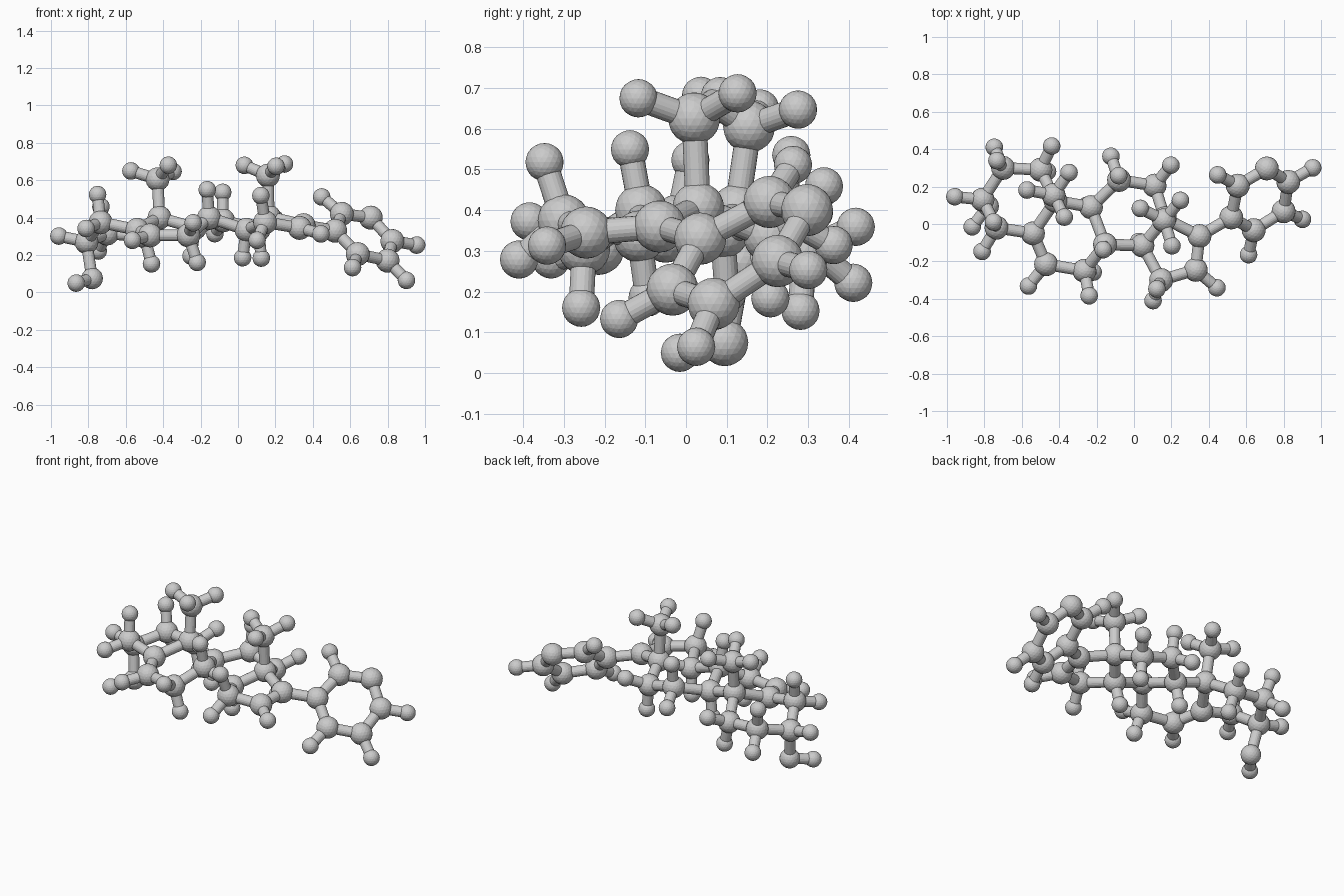
import bpy, bmesh, math
from mathutils import Vector, Matrix

if "Cube" in bpy.data.objects:
    bpy.data.objects.remove(bpy.data.objects["Cube"])

BOND_R, H_R, CH = 0.031, 0.047, 0.152

# heavy atoms: x, y, z, attached hydrogens
carbon = [
    # ring A and B
    (-.50, .29, .30, 2), (-.70, .30, .315, 2), (-.81, .13, .27, 1),
    (-.735, -.02, .375, 2), (-.54, -.05, .335, 0), (-.42, .125, .40, 0),
    (-.47, -.215, .305, 1), (-.265, -.25, .305, 2), (-.155, -.11, .40, 1),
    (-.23, .09, .345, 1),
    # ring C and D
    (-.08, .235, .385, 2), (.11, .205, .335, 2), (.165, .03, .405, 0),
    (.045, -.115, .335, 1), (.145, -.30, .375, 2), (.33, -.245, .345, 1),
    (.35, -.065, .36, 0),
    # methyl groups
    (-.43, .155, .605, 3), (.16, .02, .625, 3),
    # aromatic ring
    (.52, .035, .33, 0), (.555, .205, .42, 1), (.825, .225, .275, 1),
    (.80, .068, .17, 1), (.64, -.033, .205, 1),
]
nitrogen = Vector((.71, .297, .40))
oxygen = Vector((-.78, .095, .075))
hydroxyl_h = Vector((-.865, -.015, .05))

heavy = [(Vector(c[:3]), c[3]) for c in carbon] + [(nitrogen, 0), (oxygen, 0)]
points = [p for p, _ in heavy]


def neighbours(p):
    return [q for q in points if 0.01 < (q - p).length < 0.265]


def hydrogens(p, count):
    """Positions of hydrogens that complete the geometry around p."""
    near = neighbours(p)
    dirs = [(q - p).normalized() for q in near]
    away = -sum(dirs, Vector()).normalized()
    if count == 1:
        return [p + away * CH]
    if count == 2:
        n = dirs[0].cross(dirs[1]).normalized()
        return [p + (away * .58 + n * s * .815) * CH for s in (1, -1)]
    # methyl: staggered against the other bonds of the parent atom
    out = []
    for q in neighbours(near[0]):
        if (q - p).length > 0.01:
            side = near[0] - q
            side = (side - away * side.dot(away)).normalized()
            out.append(p + (away * .36 + side * .93) * CH)
    return out


def spheres(name, centres, r):
    bm = bmesh.new()
    for c in centres:
        bmesh.ops.create_icosphere(bm, subdivisions=3, radius=r,
                                   matrix=Matrix.Translation(c))
    finish(name, bm)


def sticks(name, pairs):
    bm = bmesh.new()
    for a, b in pairs:
        d = b - a
        m = Matrix.Translation((a + b) / 2) @ d.to_track_quat('Z', 'Y').to_matrix().to_4x4()
        bmesh.ops.create_cone(bm, cap_ends=True, segments=20, radius1=BOND_R,
                              radius2=BOND_R, depth=d.length, matrix=m)
    finish(name, bm)


def finish(name, bm):
    me = bpy.data.meshes.new(name)
    bm.to_mesh(me)
    bm.free()
    bpy.context.collection.objects.link(bpy.data.objects.new(name, me))


# hydrogens and the bonds that carry them
h_bonds = [(oxygen, hydroxyl_h)]
for p, n in heavy:
    if n:
        h_bonds += [(p, h) for h in hydrogens(p, n)]

# bonds between heavy atoms
frame = [(a, b) for i, a in enumerate(points) for b in points[i + 1:]
         if (a - b).length < 0.265]

spheres("carbon_atoms", points[:len(carbon)], 0.064)
spheres("nitrogen_atom", [nitrogen], 0.064)
spheres("oxygen_atom", [oxygen], 0.058)
spheres("hydrogen_atoms", [h for _, h in h_bonds], H_R)
sticks("frame_bonds", frame)
sticks("hydrogen_bonds", h_bonds)
